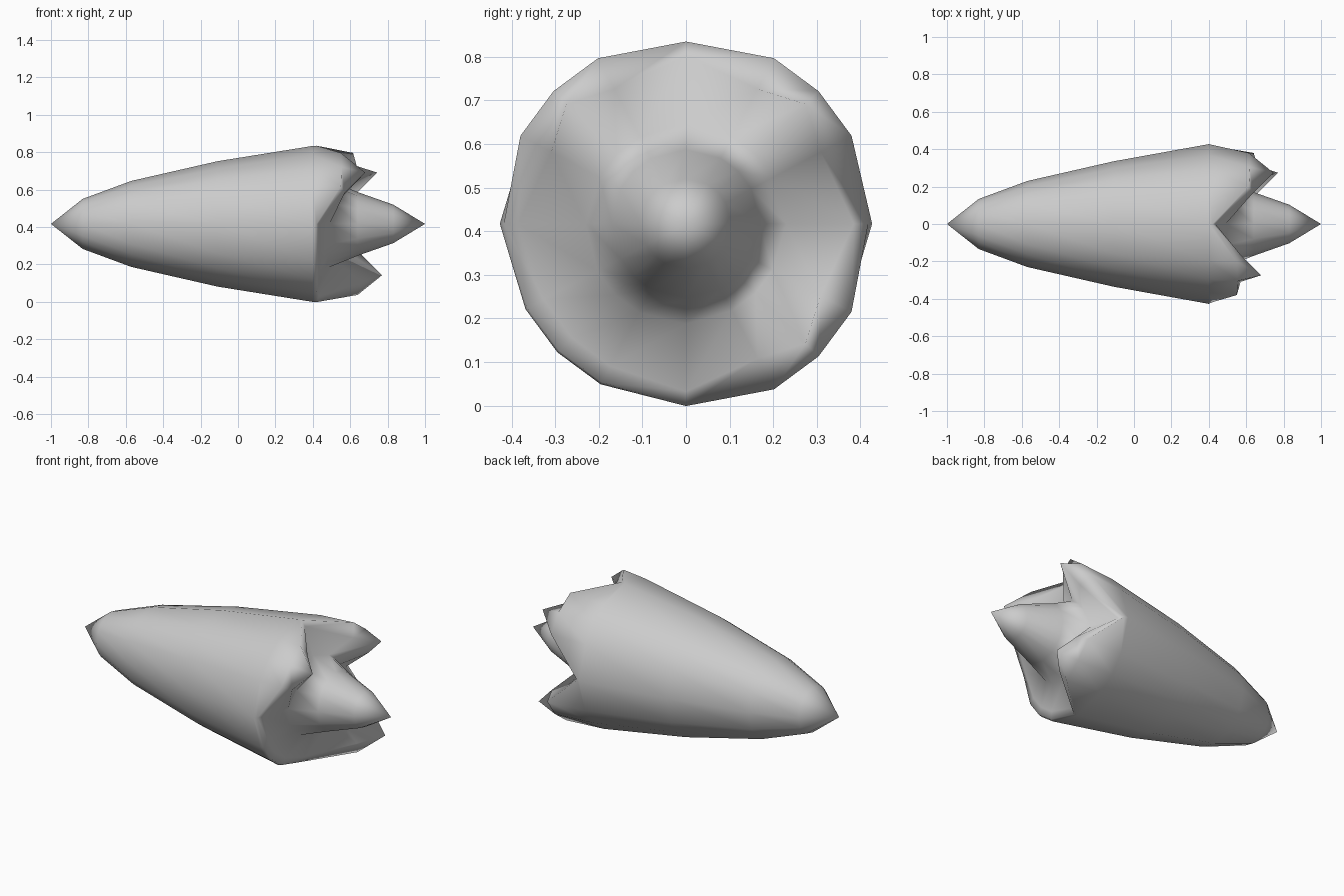
import bpy, bmesh
from math import radians, cos, sin

if "Cube" in bpy.data.objects:
    bpy.data.objects.remove(bpy.data.objects["Cube"])

CZ = 0.417
# tip position of each petal by quadrant (None = broken-off petal)
TIPS = [0.745, 0.68, None, 0.77]
STEPS = [0, 28, 45, 62]

bm = bmesh.new()


def ring(fn):
    """Ring of 16 points; fn(quadrant, step) gives (x, radius)."""
    out = []
    for q in range(4):
        for s in range(4):
            x, r = fn(q, s)
            a = radians(q * 90 + STEPS[s])
            out.append(bm.verts.new((x, r * cos(a), CZ + r * sin(a))))
    return out


def shoulder(q, s):
    if s == 0:
        return 0.42, 0.418
    if TIPS[q] is None:
        return 0.42, 0.412
    return TIPS[q] - (0.125 if s == 2 else 0.13), 0.43


def lip(q, s):
    if s == 0:
        return 0.435, 0.385
    if TIPS[q] is None:
        return 0.43, 0.37
    return (TIPS[q], 0.388) if s == 2 else (TIPS[q] - 0.11, 0.35)


def gutter(q, s):
    if s == 0:
        return 0.49, 0.23
    return (0.48, 0.23) if TIPS[q] is None else (0.52, 0.225)


# body, petals, inner gutter and core as successive rings
rings = []
for x, r in [(-0.83, 0.134), (-0.57, 0.23), (-0.11, 0.335)]:
    rings.append(ring(lambda q, s, x=x, r=r: (x, r)))
rings.append(ring(lambda q, s: (0.40, 0.427 if q in (0, 2) and s == 0
                                else 0.417)))
rings += [ring(shoulder), ring(lip), ring(gutter)]
for x, r in [(0.64, 0.17), (0.83, 0.103)]:
    rings.append(ring(lambda q, s, x=x, r=r: (x, r)))

for a, b in zip(rings, rings[1:]):
    for i in range(16):
        j = (i + 1) % 16
        bm.faces.new((a[i], a[j], b[j], b[i]))

# pointed ends
for x, loop in ((-1.0, rings[0]), (1.0, rings[-1])):
    p = bm.verts.new((x, 0, CZ))
    for i in range(16):
        bm.faces.new((p, loop[i], loop[(i + 1) % 16]))

bmesh.ops.recalc_face_normals(bm, faces=bm.faces)
for f in bm.faces:
    f.smooth = True
mesh = bpy.data.meshes.new("petalled_bud")
bm.to_mesh(mesh)
bm.free()
bpy.context.collection.objects.link(bpy.data.objects.new("petalled_bud", mesh))
